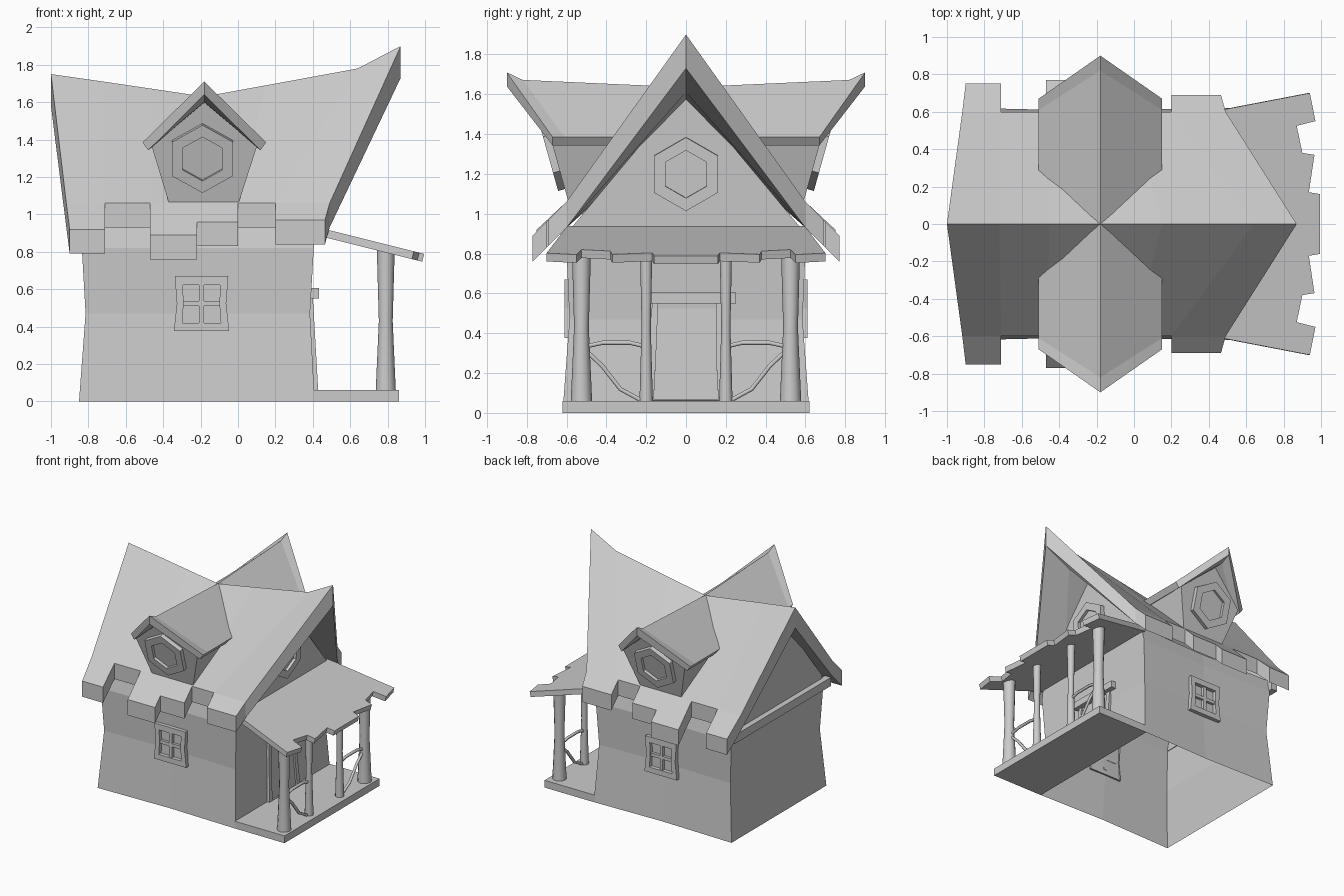
import bpy, bmesh, math
from mathutils import Vector as V

if "Cube" in bpy.data.objects:
    bpy.data.objects.remove(bpy.data.objects["Cube"])


def finish(bm, name, mirror=False, smooth=False):
    bmesh.ops.remove_doubles(bm, verts=bm.verts, dist=0.0005)
    bmesh.ops.recalc_face_normals(bm, faces=bm.faces)
    me = bpy.data.meshes.new(name)
    bm.to_mesh(me)
    bm.free()
    for p in me.polygons:
        p.use_smooth = smooth
    ob = bpy.data.objects.new(name, me)
    bpy.context.collection.objects.link(ob)
    if mirror:
        m = ob.modifiers.new("mirror", 'MIRROR')
        m.use_axis = (False, True, False)
        m.use_mirror_merge = False
    return ob


def add_faces(bm, faces):
    for f in faces:
        bm.faces.new([bm.verts.new(p) for p in f])


def slab(name, faces, offset, mirror=False):
    """Thick sheet: top faces plus a copy shifted by offset(co)."""
    bm = bmesh.new()
    add_faces(bm, faces)
    bmesh.ops.remove_doubles(bm, verts=bm.verts, dist=0.0005)
    r = bmesh.ops.extrude_face_region(bm, geom=bm.faces[:], use_keep_orig=True)
    for v in [g for g in r["geom"] if isinstance(g, bmesh.types.BMVert)]:
        v.co += V(offset(v.co))
    return finish(bm, name, mirror)


def box(name, lo, hi, mirror=False):
    q = [(lo[0], lo[1], hi[2]), (hi[0], lo[1], hi[2]), (hi[0], hi[1], hi[2]), (lo[0], hi[1], hi[2])]
    return slab(name, [q], lambda c: (0, 0, lo[2] - hi[2]), mirror)


def frame(name, outer, inner, o, u, v, n, depth, pane, mirror=False):
    """Raised frame with a recessed pane, on the plane o + a*u + b*v."""
    o, u, v, n = V(o), V(u).normalized(), V(v).normalized(), V(n).normalized()
    P = lambda p, d: o + u * p[0] + v * p[1] + n * d
    loops = [[P(p, -0.01) for p in outer], [P(p, depth) for p in outer],
             [P(p, depth) for p in inner], [P(p, pane) for p in inner]]
    bm = bmesh.new()
    k = len(outer)
    for a, b in zip(loops, loops[1:]):
        add_faces(bm, [[a[i], a[(i + 1) % k], b[(i + 1) % k], b[i]] for i in range(k)])
    add_faces(bm, [loops[-1]])
    return finish(bm, name, mirror)


def hexagon(r):
    return [(r * math.sin(i * math.pi / 3), r * math.cos(i * math.pi / 3)) for i in range(6)]


def lathe(name, profile, loc, n=12):
    bm = bmesh.new()
    ring = lambda r, z: [V(loc) + V((r * math.cos(2 * math.pi * i / n), r * math.sin(2 * math.pi * i / n), z)) for i in range(n)]
    rings = [ring(r, z) for r, z in profile]
    for a, b in zip(rings, rings[1:]):
        add_faces(bm, [[a[i], a[(i + 1) % n], b[(i + 1) % n], b[i]] for i in range(n)])
    return finish(bm, name, smooth=True)


# Walls: pinched waist, open below, gable ends reaching into the roof
levels = [(0, -.85, .41, .62), (.47, -.815, .385, .585), (.82, -.835, .405, .6), (.93, -.84, .41, .575)]
bm = bmesh.new()
rings = [[V((a, -y, z)), V((-.2, -y + .015, z)), V((b, -y, z)), V((b, y, z)), V((-.2, y - .015, z)), V((a, y, z))]
         for z, a, b, y in levels]
for r0, r1 in zip(rings, rings[1:]):
    add_faces(bm, [[r0[i], r0[(i + 1) % 6], r1[(i + 1) % 6], r1[i]] for i in range(6)])
top = rings[-1]
add_faces(bm, [[top[2], top[3], V((.45, 0, 1.62))], [top[5], top[0], V((-.88, 0, 1.61))]])
finish(bm, "walls")

# Main roof: sagging ridge, ragged eave tabs (y, z of the tab end, or None)
ridge = [(-1, 1.75), (-.72, 1.71), (-.45, 1.67), (-.18, 1.63), (.15, 1.69), (.64, 1.78), (.87, 1.9)]
eave = [-.918, -.71, -.47, -.22, 0, .2, .49]
tabs = [(.75, .92), None, (.77, .89), (.70, .96), None, (.69, .97)]
faces = []
for s in (-1, 1):
    E = lambda x: (x, s * .6, 1.06)
    for i, t in enumerate(tabs):
        (r0, z0), (r1, z1) = ridge[i], ridge[i + 1]
        x0, x1 = eave[i], eave[i + 1]
        faces.append([(r0, 0, z0), E(x0), E(x1), (r1, 0, z1)])
        if t:
            e0, e1 = max(x0, -.9), min(x1, .465)
            faces.append([E(x0), (e0, s * t[0], t[1]), (e1, s * t[0], t[1]), E(x1)])
slab("main_roof", faces, lambda c: (0, 0, -.17 + .04 * min(abs(c.y) / .6, 1)))

# Dormer roofs, front and back
cx = -.18
rid = [(0, 1.635), (.82, 1.672), (.9, 1.71)]
ev = [.28, .61, .67]
faces = []
for s in (-1, 1):
    for i in range(2):
        faces.append([(cx, -rid[i][0], rid[i][1]), (cx + s * .33, -ev[i], 1.385),
                      (cx + s * .33, -ev[i + 1], 1.385), (cx, -rid[i + 1][0], rid[i + 1][1])])
slab("dormer_roofs", faces,
     lambda c: (0, 0, -.07) if abs(c.x - cx) < .01 else (-.03 if c.x > cx else .03, 0, -.042), True)

# Dormer walls: leaning pentagon fronts, sides running back into the roof
lean = lambda z: -.585 - .28 * (z - 1.04)
pent = [(-.365, 1.045), (-.18, 1.035), (.0, 1.05), (.1, 1.36), (cx, 1.635), (-.46, 1.36)]
front = [V((x, lean(z), z)) for x, z in pent]
back = [V((x, min(0, -(1.58 - z)), z)) for x, z in pent]
bm = bmesh.new()
add_faces(bm, [front] + [[front[i], front[(i + 1) % 6], back[(i + 1) % 6], back[i]] for i in range(6)])
finish(bm, "dormer_walls", True)

# Hexagonal windows
frame("dormer_windows", hexagon(.188), hexagon(.122), (-.19, lean(1.305), 1.305),
      (1, 0, 0), (0, -.28, 1), (0, -1, -.28), .035, .012, True)
frame("gable_window", hexagon(.185), hexagon(.12), (.427, 0, 1.2),
      (0, 1, 0), (.055, 0, 1), (1, 0, -.055), .035, .012)

# Four-pane side windows
outer = [(-.148, -.147), (.148, -.147), (.132, 0), (.143, .147), (-.143, .147), (-.132, 0)]
inner = [(-.103, -.103), (.103, -.103), (.096, 0), (.1, .1), (-.1, .1), (-.096, 0)]
frame("side_windows", outer, inner, (-.195, -.575, .523), (1, 0, 0), (0, 0, 1), (0, -1, 0), .035, .004, True)
box("window_upright", (-.208, -.602, .42), (-.182, -.57, .625), True)
box("window_crossbar", (-.295, -.601, .51), (-.095, -.57, .536), True)

# Door with frame and lintel
frame("door", [(-.2, .06), (.2, .06), (.185, .3), (.19, .56), (-.17, .56), (-.185, .3)],
      [(-.162, .065), (.162, .065), (.15, .3), (.15, .55), (-.14, .55), (-.15, .3)],
      (.412, 0, 0), (0, 1, 0), (-.057, 0, 1), (1, 0, .057), .02, .006)
box("door_lintel", (.38, -.2, .55), (.432, .25, .605))

# Beam across the rear gable
box("gable_beam", (-.885, -.63, .83), (-.83, .63, .9))

# Porch floor
box("porch_floor", (.4, -.62, 0), (.86, .62, .06))

# Porch roof with ragged outer edge
half = [(.4, 0), (.4, .6), (.47, .61), (.94, .70), (.97, .55), (.87, .525), (.9, .38),
        (.965, .37), (.935, .17), (.995, .16)]
outline = half[1:] + [(x, -y) for x, y in reversed(half[1:])]
slab("porch_roof", [[(x, y, .92 - (x - .47) * .25) for x, y in outline]], lambda c: (-.01, 0, -.042))

# Porch posts, rails and curved braces on both sides
for s, side in ((-1, "front"), (1, "back")):
    lathe("outer_post_" + side, [(.054, .05), (.037, .43), (.048, .82)], (.79, s * .525, 0))
    lathe("inner_post_" + side, [(.034, .05), (.023, .43), (.031, .82)], (.79, s * .2, 0))
    for nm, pts in (("rail_", [(.21, .335), (.28, .352), (.42, .352), (.52, .33)]),
                    ("brace_", [(.51, .32), (.42, .235), (.33, .12), (.22, .06)])):
        cu = bpy.data.curves.new(nm + side, 'CURVE')
        cu.dimensions = '3D'
        cu.bevel_depth = .012
        cu.bevel_resolution = 1
        sp = cu.splines.new('POLY')
        sp.points.add(len(pts) - 1)
        for p, (y, z) in zip(sp.points, pts):
            p.co = (.79, s * y, z, 1)
        bpy.context.collection.objects.link(bpy.data.objects.new(nm + side, cu))
